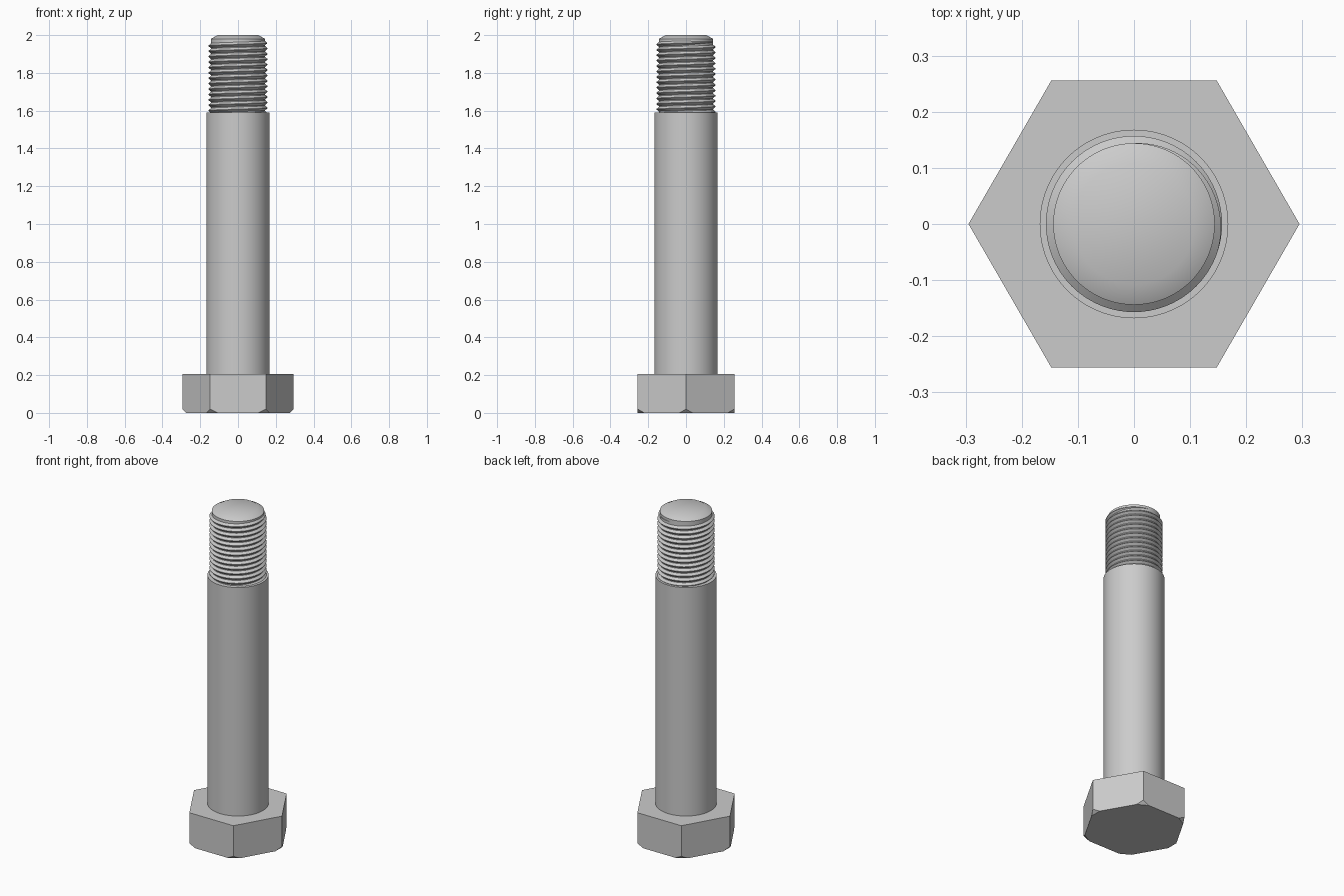
import bpy, bmesh, math
from mathutils import Vector

cube = bpy.data.objects.get("Cube")
if cube:
    bpy.data.objects.remove(cube)

steel = bpy.data.materials.new("grey steel")
steel.use_nodes = True
GREY = (0.6, 0.6, 0.6, 1)
steel.diffuse_color = GREY
steel.node_tree.nodes["Principled BSDF"].inputs["Base Color"].default_value = GREY

HEAD_TOP, SHANK_TOP, TOP = 0.205, 1.59, 2.0
ROOT, CREST = 0.144, 0.157


def finish(name, bm, smooth=None):
    bmesh.ops.recalc_face_normals(bm, faces=bm.faces)
    mesh = bpy.data.meshes.new(name)
    bm.to_mesh(mesh)
    bm.free()
    mesh.materials.append(steel)
    obj = bpy.data.objects.new(name, mesh)
    bpy.context.collection.objects.link(obj)
    if smooth:
        bpy.ops.object.select_all(action='DESELECT')
        obj.select_set(True)
        bpy.context.view_layer.objects.active = obj
        bpy.ops.object.shade_smooth_by_angle(angle=math.radians(smooth))
    return obj


def lathe(name, profile, sides=96, smooth=30):
    """Closed turned solid from (radius, height) pairs."""
    bm = bmesh.new()
    rings = []
    for r, z in profile:
        rings.append([bm.verts.new((r * math.cos(math.tau * i / sides),
                                    r * math.sin(math.tau * i / sides), z))
                      for i in range(sides)])
    for a, b in zip(rings, rings[1:]):
        for i in range(sides):
            j = (i + 1) % sides
            bm.faces.new((a[i], a[j], b[j], b[i]))
    bm.faces.new(rings[0])
    bm.faces.new(rings[-1])
    return finish(name, bm, smooth)


# Hexagonal head, with each lower corner cut off by a sloping plane
R, CUT = 0.295, 0.02
bm = bmesh.new()
corners = [Vector((math.cos(math.pi * i / 3), math.sin(math.pi * i / 3), 0))
           for i in range(6)]
base = bm.faces.new([bm.verts.new(c * R) for c in corners])
top = bmesh.ops.extrude_face_region(bm, geom=[base])["geom"]
bmesh.ops.translate(bm, vec=(0, 0, HEAD_TOP),
                    verts=[v for v in top if isinstance(v, bmesh.types.BMVert)])
for c in corners:
    cut = bmesh.ops.bisect_plane(bm, geom=bm.verts[:] + bm.edges[:] + bm.faces[:],
                                 plane_co=c * R + Vector((0, 0, CUT)),
                                 plane_no=c - Vector((0, 0, 1)), clear_outer=True)
    edges = [e for e in cut["geom_cut"] if isinstance(e, bmesh.types.BMEdge)]
    bmesh.ops.holes_fill(bm, edges=edges, sides=0)
finish("hex_head", bm)

# Plain shank and the core of the threaded end
lathe("shank", [(0.168, HEAD_TOP), (0.168, SHANK_TOP)])
lathe("threaded_core", [(ROOT, SHANK_TOP), (ROOT, 1.98), (0.108, TOP)], smooth=40)

# Right-hand helical thread ridge, fading into the core at its upper end
PITCH, TURNS, SEG, END_Z = 0.0286, 13.4, 72, 1.965
bm = bmesh.new()
steps = int(TURNS * SEG)
previous = None
for i in range(steps + 1):
    back = (steps - i) / SEG
    angle = math.pi / 2 - math.tau * back
    z = END_Z - PITCH * back
    fade = max(0.02, min(1, back / 0.3))
    half = PITCH * 0.46 * fade
    section = [(ROOT - 0.001, -half), (ROOT + (CREST - ROOT) * fade, -half * 0.08),
               (ROOT + (CREST - ROOT) * fade, half * 0.08), (ROOT - 0.001, half)]
    ring = [bm.verts.new((r * math.cos(angle), r * math.sin(angle), z + dz))
            for r, dz in section]
    if previous:
        for k in range(4):
            n = (k + 1) % 4
            bm.faces.new((previous[k], previous[n], ring[n], ring[k]))
    else:
        bm.faces.new(ring)
    previous = ring
bm.faces.new(previous)
finish("thread", bm, smooth=25)
